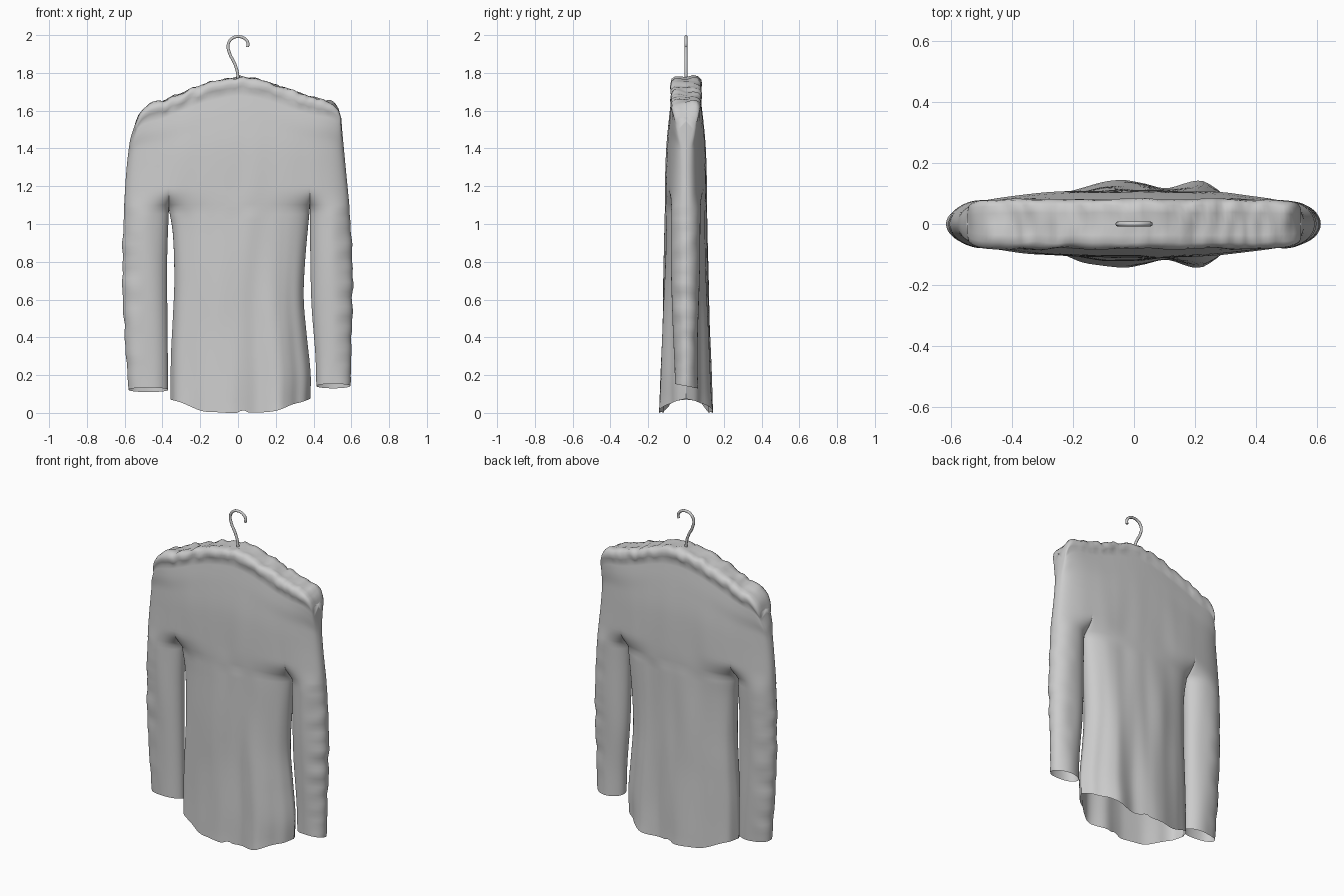
import bpy, bmesh, math
from mathutils import noise, Vector

if "Cube" in bpy.data.objects:
    bpy.data.objects.remove(bpy.data.objects["Cube"])

ARM = 1.08  # armpit height


def interp(tab, x):
    """Smooth (Catmull-Rom) lookup in a list of (x, value) pairs."""
    if x <= tab[0][0]:
        return tab[0][1]
    if x >= tab[-1][0]:
        return tab[-1][1]
    i = max(k for k in range(len(tab) - 1) if tab[k][0] <= x)

    def slope(k):
        a, b = tab[max(k - 1, 0)], tab[min(k + 1, len(tab) - 1)]
        return (b[1] - a[1]) / (b[0] - a[0])
    (x0, y0), (x1, y1) = tab[i], tab[i + 1]
    h = x1 - x0
    u = (x - x0) / h
    return ((2*u**3 - 3*u*u + 1) * y0 + (u**3 - 2*u*u + u) * h * slope(i)
            + (3*u*u - 2*u**3) * y1 + (u**3 - u*u) * h * slope(i + 1))


def lerp(a, b, t):
    return a + (b - a) * t


def bulge(q, p):
    return max(0.0, 1 - min(1, abs(q)) ** p) ** (1 / p)


# Outline profiles
RIDGE = [(-.545, 1.53), (-.525, 1.585), (-.49, 1.62), (-.4, 1.652), (-.3, 1.695), (-.2, 1.735),
         (-.1, 1.763), (0, 1.778), (.1, 1.768), (.2, 1.738), (.3, 1.70), (.4, 1.67),
         (.49, 1.65), (.53, 1.61), (.547, 1.56)]
OUTER = {-1: [(.12, -.58), (.5, -.605), (.8, -.612), (1.2, -.597), (1.44, -.572), (1.53, -.545)],
         1: [(.14, .595), (.7, .607), (1.0, .597), (1.3, .57), (1.48, .553), (1.56, .547)]}
INNER = {-1: [(.12, -.37), (.8, -.375), (ARM, -.366)],
         1: [(.14, .415), (.3, .41), (.6, .388), (ARM, .38)]}
SIDE = {-1: [(.06, -.357), (.3, -.355), (.5, -.345), (.7, -.337), (.95, -.345), (ARM, -.366)],
        1: [(.06, .382), (.2, .385), (.4, .365), (.6, .348), (.8, .355), (ARM, .38)]}
HEM = [(-1, .07), (-.85, .055), (-.55, .01), (-.3, .003), (-.05, .0), (.03, .015), (.12, .003),
       (.5, .01), (.75, .045), (.9, .06), (1, .075)]
HEM_DEPTH = [(-1, 0), (-.93, .06), (-.7, .095), (-.45, .125), (-.15, .145), (.05, .132), (.25, .117),
             (.55, .142), (.7, .115), (.8, .08), (.92, .05), (1, 0)]
DEPTH = [(0, .112), (.5, .105), (.8, .088), (1, .072)]
POWER = [(0, 2.5), (.7, 2.8), (.9, 5), (1, 8)]
BAND = [(1.1, -.055), (1.13, -.035), (1.06, -.014), (.85, -.002), (.5, 0), (0, -.006)]
END_Z = {-1: 1.53, 1: 1.56}


def ripple(x, y, z, amp):
    return amp * noise.noise(Vector((x, y, z)))


def upper_x(panel, s, t):
    """x of a column above the armpit."""
    if panel == 0:
        return lerp(-.366, .38, (s + 1) / 2)
    out = interp(OUTER[panel], lerp(ARM, END_Z[panel], t))
    a, b = (out, -.366) if panel < 0 else (.38, out)
    return lerp(a, b, (s + 1) / 2)


def column(panel, s, side):
    """Points from the hem up to the middle of the shoulder ridge; side -1 front, 1 back."""
    pts = []
    p = 2.5 if panel == 0 else 2.0
    hem = interp(HEM, s) if panel == 0 else (.122 if panel < 0 else .142) - .012 * bulge(s, 2) * side
    # below the armpit: separate tubes
    n = 36
    for k in range(n):
        t = k / n
        z = lerp(hem, ARM, t)
        if panel == 0:
            x = lerp(interp(SIDE[-1], z), interp(SIDE[1], z), (s + 1) / 2)
            y = lerp(interp(HEM_DEPTH, s), .11 * bulge(s, p), t ** .75)
        else:
            a, b = interp(OUTER[panel], z), interp(INNER[panel], z)
            x = lerp(min(a, b), max(a, b), (s + 1) / 2)
            y = lerp(.062, .078, t) * bulge(s, p)
            far = max(0, s * panel)
            x += ripple(side * 0, panel * 5, z * 14, .009) * far
            y += ripple(x * 3, side * 4, z * 14, .012) * bulge(s, p) * far
        y += ripple(x * 9, side * 7, z * 2, .008) * bulge(s, p)
        pts.append((x, side * y, z))
    # above the armpit: one wide shell
    top_x = upper_x(panel, s, 1)
    sg = -1 if top_x < 0 else 1
    edge = bulge(top_x / interp(OUTER[sg], 2), 8)
    ridge = interp(RIDGE, top_x)
    n = 24
    for k in range(n + 1):
        t = k / n
        x = upper_x(panel, s, t)
        z = lerp(ARM, ridge - .075 * edge, t)
        q = x / interp(OUTER[sg], lerp(ARM, END_Z[sg], t))
        whole = interp(DEPTH, t) * bulge(q, interp(POWER, t))
        tube = (.11 if panel == 0 else .078) * bulge(s, p)
        w = math.sin(math.pi / 2 * min(1, t / .2))
        y = lerp(tube, whole, w)
        y += ripple(x * 9, side * 7, z * 2, .006) * bulge(q, 2) * min(1, w + bulge(s, p)) * (1 - t) * w
        pts.append((x, side * y, z))
    # rolled shoulder band with small gathers
    for f, dz in BAND:
        y = side * .072 * f * edge
        z = ridge + dz * edge + ripple(top_x * 22, y * 12, 3, .018) * edge
        y += ripple(top_x * 14, side * 5, dz * 20, .008) * edge * min(1, f)
        pts.append((top_x, y if f else 0, z))
    return pts


# Shirt: left sleeve, body, right sleeve, joined above the armpits
bm = bmesh.new()
for panel, count in ((-1, 20), (0, 56), (1, 20)):
    for side in (-1, 1):
        prev = None
        for k in range(count + 1):
            s = math.sin(math.pi / 2 * (2 * k / count - 1))
            col = [bm.verts.new(c) for c in column(panel, s, side)]
            if prev:
                for j in range(len(col) - 1):
                    bm.faces.new((prev[j], col[j], col[j + 1], prev[j + 1]))
            prev = col
bmesh.ops.remove_doubles(bm, verts=bm.verts, dist=.0006)
bmesh.ops.recalc_face_normals(bm, faces=bm.faces)
mesh = bpy.data.meshes.new("shirt")
bm.to_mesh(mesh)
bm.free()
shirt = bpy.data.objects.new("shirt", mesh)
bpy.context.collection.objects.link(shirt)
for f in mesh.polygons:
    f.use_smooth = True


# Wire hook
def tube(name, pts, radius):
    cu = bpy.data.curves.new(name, "CURVE")
    cu.dimensions = "3D"
    cu.bevel_depth, cu.bevel_resolution, cu.use_fill_caps = radius, 3, True
    sp = cu.splines.new("BEZIER")
    sp.bezier_points.add(len(pts) - 1)
    for b, (x, z) in zip(sp.bezier_points, pts):
        b.co = (x, 0, z)
        b.handle_left_type = b.handle_right_type = "AUTO"
    ob = bpy.data.objects.new(name, cu)
    bpy.context.collection.objects.link(ob)
    return ob


tube("hanger_hook", [(0, 1.70), (-.003, 1.80), (-.018, 1.85), (-.045, 1.905), (-.052, 1.95), (-.033, 1.981),
                     (0, 1.992), (.035, 1.982), (.053, 1.955), (.05, 1.937)], .008)

# Hanger arms hidden under the shoulders
arms = tube("hanger_arms", [(x, interp(RIDGE, x) - .045) for x in (-.49, -.4, -.2, 0, .2, .4, .49)], .025)
arms.scale.y = 2.2
